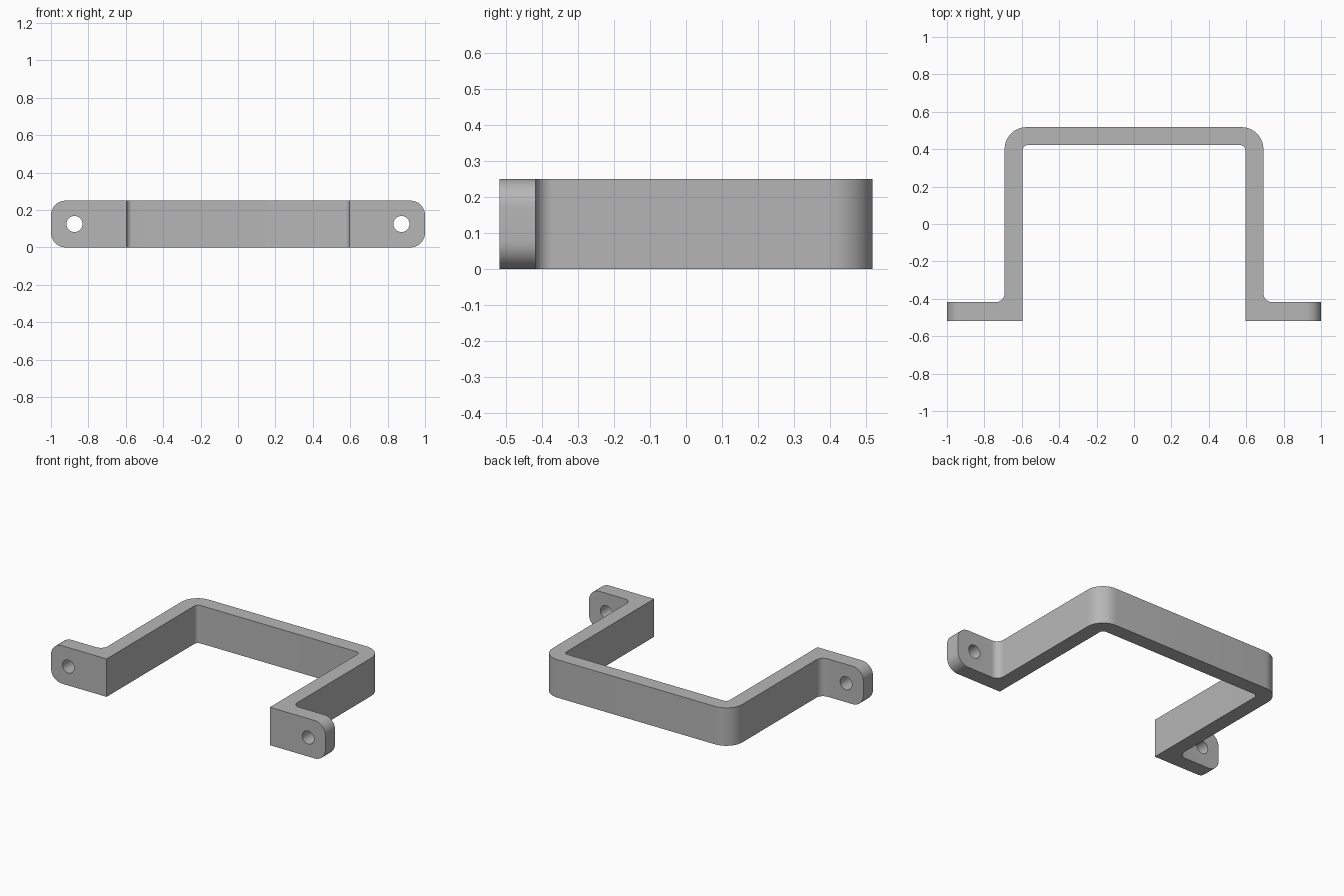
import bpy, bmesh, math
from mathutils import Vector, Matrix

cube = bpy.data.objects.get("Cube")
if cube:
    bpy.data.objects.remove(cube, do_unlink=True)

HEIGHT, DEPTH = 0.25, 0.518          # strap width, half depth
INNER, OUTER = 0.595, 0.692          # leg faces
FLANGE, BRIDGE = -0.418, 0.422       # inner faces of flange and bridge
HOLE_X, HOLE_R = 0.874, 0.043

metal = bpy.data.materials.new("plain grey")
metal.use_nodes = True
grey = (0.47, 0.47, 0.47, 1)
metal.diffuse_color = grey
metal.node_tree.nodes["Principled BSDF"].inputs["Base Color"].default_value = grey


def fillet(corners, steps=10):
    """Round each (x, y, radius) corner of a right-angled outline."""
    out = []
    for i, (x, y, r) in enumerate(corners):
        p = Vector((x, y))
        if r == 0:
            out.append(p)
            continue
        a = (Vector(corners[i - 1][:2]) - p).normalized()
        b = (Vector(corners[(i + 1) % len(corners)][:2]) - p).normalized()
        centre = p + (a + b) * r
        for k in range(steps + 1):
            t = math.pi / 2 * k / steps
            out.append(centre - b * r * math.cos(t) - a * r * math.sin(t))
    return out


def prism(name, outline, low, high, matrix=Matrix()):
    """Extrude a flat outline from low to high, then place it."""
    bm = bmesh.new()
    face = bm.faces.new([bm.verts.new((p.x, p.y, low)) for p in outline])
    new = bmesh.ops.extrude_face_region(bm, geom=[face])["geom"]
    bmesh.ops.translate(bm, vec=(0, 0, high - low),
                        verts=[v for v in new if isinstance(v, bmesh.types.BMVert)])
    bmesh.ops.transform(bm, matrix=matrix, verts=bm.verts)
    bmesh.ops.recalc_face_normals(bm, faces=bm.faces)
    mesh = bpy.data.meshes.new(name)
    bm.to_mesh(mesh)
    bm.free()
    mesh.materials.append(metal)
    obj = bpy.data.objects.new(name, mesh)
    bpy.context.collection.objects.link(obj)
    return obj


def cut(target, cutter, operation):
    mod = target.modifiers.new("cut", 'BOOLEAN')
    mod.operation, mod.object, mod.solver = operation, cutter, 'EXACT'
    bpy.context.view_layer.objects.active = target
    bpy.ops.object.modifier_apply(modifier=mod.name)
    bpy.data.objects.remove(cutter, do_unlink=True)


# Bracket strap: half outline, mirrored, left oversize in x and z for trimming
half = [(INNER, BRIDGE, 0.028), (INNER, -DEPTH, 0), (1.1, -DEPTH, 0),
        (1.1, FLANGE, 0), (OUTER, FLANGE, 0.048), (OUTER, DEPTH, 0.118)]
mirrored = [(-x, y, r) for x, y, r in reversed(half)]
bracket = prism("mounting_bracket", fillet(half + mirrored), -0.1, HEIGHT + 0.1)

# Rounded flange ends: trim to a rounded rectangle seen from the front
upright = Matrix.Rotation(math.pi / 2, 4, 'X')
r = 0.078
ends = fillet([(-1, 0, r), (1, 0, r), (1, HEIGHT, r), (-1, HEIGHT, r)])
cut(bracket, prism("end_trim", ends, -1, 1, upright), 'INTERSECT')

# Screw holes
for side in (-1, 1):
    ring = [Vector((side * HOLE_X + HOLE_R * math.cos(a), HEIGHT / 2 + HOLE_R * math.sin(a)))
            for a in (math.tau * k / 40 for k in range(40))]
    cut(bracket, prism("hole_cutter", ring, 0.3, 0.7, upright), 'DIFFERENCE')

# Smooth bends, sharp edges
bpy.ops.object.select_all(action='DESELECT')
bracket.select_set(True)
bpy.context.view_layer.objects.active = bracket
bpy.ops.object.shade_smooth_by_angle(angle=math.radians(30))
